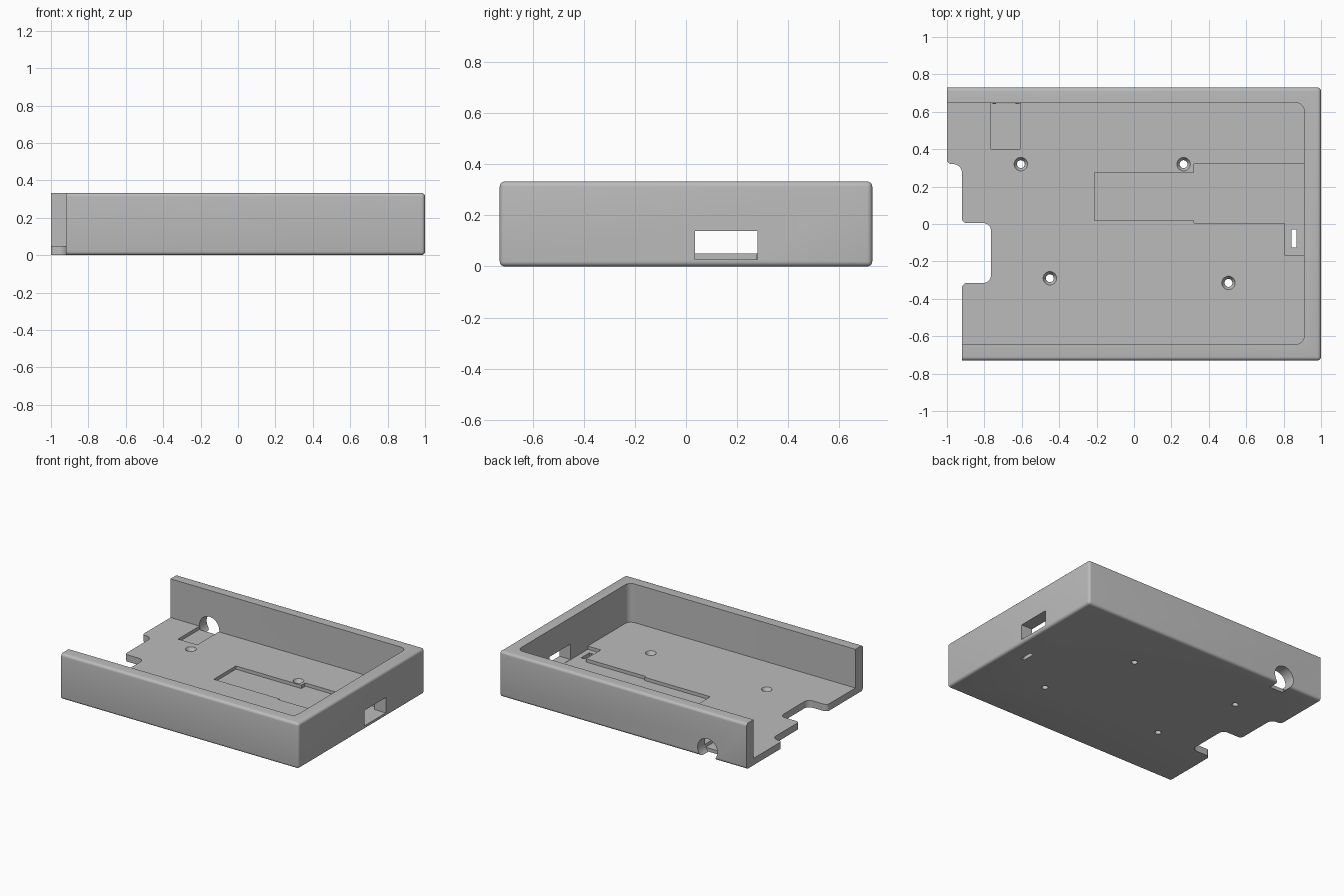
import bpy, bmesh, math
from mathutils import Vector

if "Cube" in bpy.data.objects:
    bpy.data.objects.remove(bpy.data.objects["Cube"])

grey = bpy.data.materials.new("light_grey")
grey.diffuse_color = (0.5, 0.5, 0.5, 1)
grey.use_nodes = True
grey.node_tree.nodes["Principled BSDF"].inputs["Base Color"].default_value = grey.diffuse_color


def rounded(corners, steps=8):
    """Turn (x, y, radius) corners into an outline with filleted corners."""
    out = []
    for i, (x, y, r) in enumerate(corners):
        p = Vector((x, y))
        if r == 0:
            out.append(p)
            continue
        a = (Vector(corners[i - 1][:2]) - p).normalized()
        b = (Vector(corners[(i + 1) % len(corners)][:2]) - p).normalized()
        c = p + (a + b) * r
        for k in range(steps + 1):
            t = k / steps * math.pi / 2
            out.append(c - b * r * math.cos(t) - a * r * math.sin(t))
    return out


def prism(name, corners, z0, z1):
    bm = bmesh.new()
    face = bm.faces.new([bm.verts.new((p.x, p.y, z0)) for p in rounded(corners)])
    top = bmesh.ops.extrude_face_region(bm, geom=[face])["geom"]
    bmesh.ops.translate(bm, vec=(0, 0, z1 - z0),
                        verts=[v for v in top if isinstance(v, bmesh.types.BMVert)])
    bmesh.ops.recalc_face_normals(bm, faces=bm.faces)
    return to_object(name, bm)


def box(name, x0, x1, y0, y1, z0, z1):
    return prism(name, [(x0, y0, 0), (x1, y0, 0), (x1, y1, 0), (x0, y1, 0)], z0, z1)


def cone(name, loc, r0, r1, depth, tilt=0):
    bm = bmesh.new()
    bmesh.ops.create_cone(bm, cap_ends=True, segments=40, radius1=r0, radius2=r1, depth=depth)
    ob = to_object(name, bm)
    ob.location = loc
    ob.rotation_euler.x = tilt
    return ob


def to_object(name, bm):
    mesh = bpy.data.meshes.new(name)
    bm.to_mesh(mesh)
    bm.free()
    mesh.materials.append(grey)
    ob = bpy.data.objects.new(name, mesh)
    bpy.context.collection.objects.link(ob)
    return ob


def apply_boolean(target, cutter, operation="DIFFERENCE"):
    bpy.context.view_layer.objects.active = target
    mod = target.modifiers.new("cut", "BOOLEAN")
    mod.operation, mod.object, mod.solver = operation, cutter, "EXACT"
    bpy.ops.object.modifier_apply(modifier=mod.name)
    bpy.data.objects.remove(cutter)


FLOOR, POCKET = 0.05, 0.026

# Outer block with softened edges, longer than needed on the open left end
tray = box("enclosure_tray", -1.3, 1, -0.73, 0.73, 0, 0.333)
bm = bmesh.new()
bm.from_mesh(tray.data)
bmesh.ops.bevel(bm, geom=bm.edges[:], offset=0.02, segments=5, profile=0.5, affect="EDGES")
bm.to_mesh(tray.data)
bm.free()

# Trim the left end to the stepped and notched outline
outline = [(1.2, 1, 0), (-1, 1, 0), (-1, 0.32, 0.025), (-0.92, 0.32, 0.045),
           (-0.92, 0.005, 0.025), (-0.765, 0.005, 0.04), (-0.765, -0.315, 0.04),
           (-0.92, -0.315, 0.03), (-0.92, -1, 0), (1.2, -1, 0)]
apply_boolean(tray, prism("outline_trim", outline, -0.2, 0.6), "INTERSECT")

# Main cavity, open on the left
apply_boolean(tray, prism("cavity", [(-1.4, -0.643, 0), (0.91, -0.643, 0.045),
                                     (0.91, 0.648, 0.045), (-1.4, 0.648, 0)], FLOOR, 0.6))

# Shallow pockets in the floor
board = [(-0.21, 0.02, 0), (0.32, 0.02, 0), (0.32, 0.005, 0), (0.805, 0.005, 0),
         (0.805, -0.165, 0), (0.91, -0.165, 0), (0.91, 0.32, 0), (0.32, 0.32, 0),
         (0.32, 0.275, 0), (-0.21, 0.275, 0)]
apply_boolean(tray, prism("board_pocket", board, POCKET, 0.07))
apply_boolean(tray, box("jack_pocket", -0.765, -0.61, 0.4, 0.648, POCKET, 0.07))

# Side window, floor slot and round port in the back wall
apply_boolean(tray, box("window", 0.88, 1.2, 0.035, 0.28, 0.028, 0.14))
apply_boolean(tray, box("slot", 0.843, 0.87, -0.125, -0.03, -0.1, 0.1))
apply_boolean(tray, cone("port", (-0.685, 0.75, 0.06), 0.08, 0.08, 0.21, math.pi / 2))

# Countersunk screw holes
for x, y in [(-0.605, 0.32), (0.265, 0.32), (-0.45, -0.29), (0.505, -0.315)]:
    apply_boolean(tray, cone("screw_hole", (x, y, 0), 0.021, 0.021, 0.3))
    apply_boolean(tray, cone("countersink", (x, y, 0.045), 0.021, 0.045, 0.04))

bpy.ops.object.select_all(action="DESELECT")
tray.select_set(True)
bpy.context.view_layer.objects.active = tray
bpy.ops.object.shade_smooth_by_angle(angle=math.radians(30))
